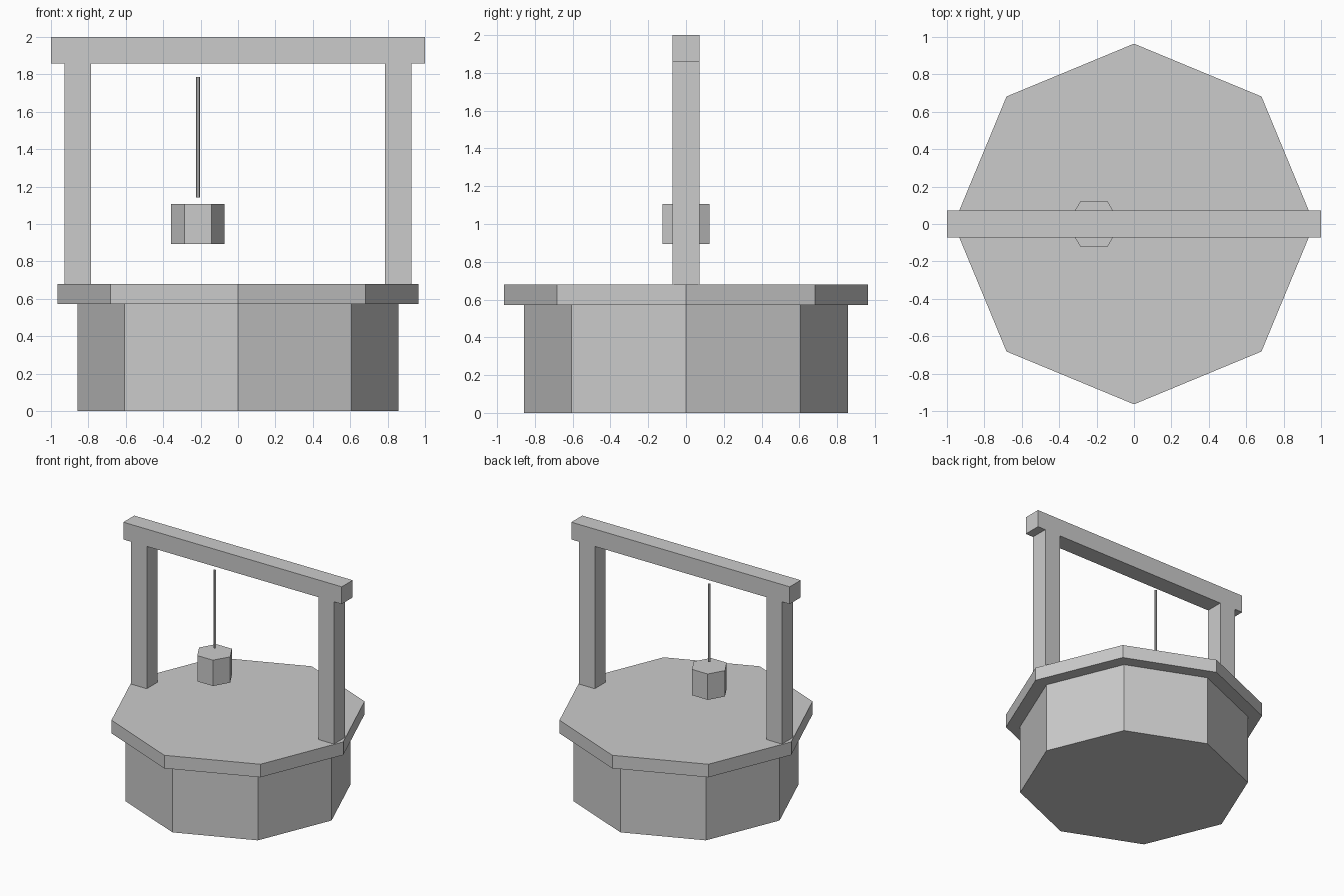
import bpy
import bmesh
from math import cos, sin, tau

default = bpy.data.objects.get("Cube")
if default:
    bpy.data.objects.remove(default, do_unlink=True)

GREY = (0.6, 0.6, 0.6, 1.0)
grey = bpy.data.materials.new("plain grey")
grey.use_nodes = True
grey.diffuse_color = GREY
grey.node_tree.nodes["Principled BSDF"].inputs["Base Color"].default_value = GREY


def extrude(name, outline, bottom, top, x=0.0):
    """Flat-faced solid from an outline in plan, between two heights."""
    bm = bmesh.new()
    base = bm.faces.new([bm.verts.new((px, py, bottom)) for px, py in outline])
    grown = bmesh.ops.extrude_face_region(bm, geom=[base], use_keep_orig=True)
    verts = [v for v in grown["geom"] if isinstance(v, bmesh.types.BMVert)]
    bmesh.ops.translate(bm, vec=(0, 0, top - bottom), verts=verts)
    bmesh.ops.recalc_face_normals(bm, faces=bm.faces)
    mesh = bpy.data.meshes.new(name)
    bm.to_mesh(mesh)
    bm.free()
    mesh.materials.append(grey)
    obj = bpy.data.objects.new(name, mesh)
    obj.location.x = x
    bpy.context.collection.objects.link(obj)
    return obj


def prism(name, sides, radius, bottom, top, x=0.0):
    ring = [(radius * cos(tau * i / sides), radius * sin(tau * i / sides))
            for i in range(sides)]
    return extrude(name, ring, bottom, top, x)


def box(name, width, depth, bottom, top, x=0.0):
    w, d = width / 2, depth / 2
    return extrude(name, [(-w, -d), (w, -d), (w, d), (-w, d)], bottom, top, x)


# Eight-sided base and overhanging rim
RIM_TOP, BEAM_BOTTOM, TIMBER = 0.679, 1.857, 0.143
prism("well_base", 8, 0.857, 0, 0.571)
prism("well_rim", 8, 0.964, 0.571, RIM_TOP)

# Timber frame
for side, sign in (("left", 1), ("right", -1)):
    box(side + "_post", TIMBER, TIMBER, RIM_TOP, BEAM_BOTTOM, sign * 0.857)
box("cross_beam", 2, TIMBER, BEAM_BOTTOM, 2)

# Hanging bucket and its rope
BUCKET_X = -0.214
prism("bucket", 6, 0.143, 0.893, 1.107, BUCKET_X)
prism("rope", 6, 0.0107, 1.143, 1.786, BUCKET_X)
